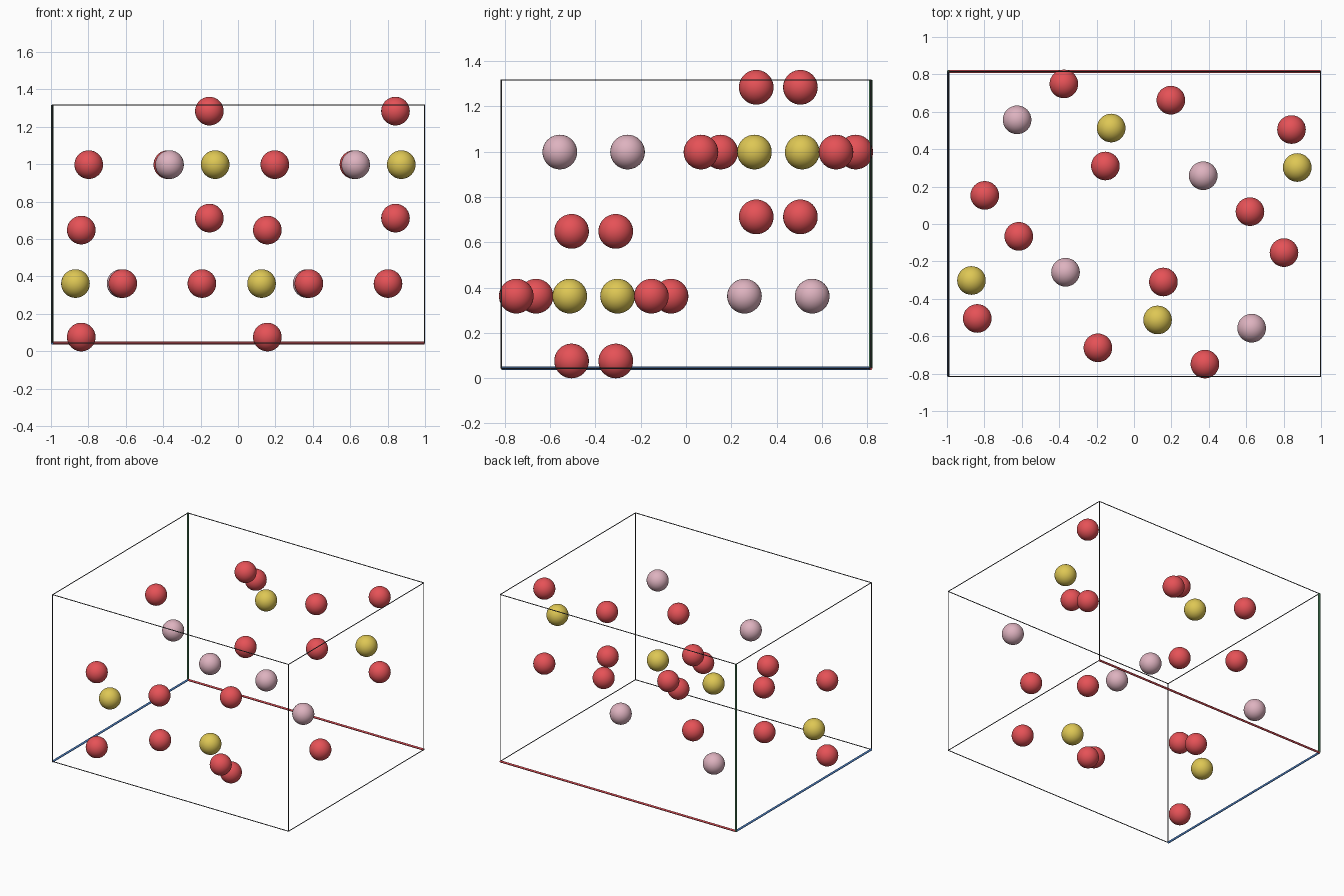
import bpy
from mathutils import Vector

if "Cube" in bpy.data.objects:
    bpy.data.objects.remove(bpy.data.objects["Cube"])

A, B, C = 1.990, 1.630, 1.272        # cell edge lengths along x, y, z
CENTER = Vector((0.002, 0.0, 0.680))  # inversion centre of the cell
RADIUS = 0.0765


def material(name, rgb):
    m = bpy.data.materials.new(name)
    lin = [c / 12.92 if c <= 0.04045 else ((c + 0.055) / 1.055) ** 2.4 for c in rgb]
    m.diffuse_color = (*lin, 1)
    m.use_nodes = True
    m.node_tree.nodes["Principled BSDF"].inputs["Base Color"].default_value = m.diffuse_color
    return m


RED = material("red", (0.90, 0.32, 0.34))
YELLOW = material("yellow", (0.87, 0.78, 0.33))
PINK = material("dusty pink", (0.87, 0.70, 0.75))
GREY = material("dark grey", (0.30, 0.30, 0.31))
AXIS_RED = material("axis red", (0.88, 0.32, 0.35))
AXIS_GREEN = material("axis green", (0.34, 0.60, 0.42))
AXIS_BLUE = material("axis blue", (0.32, 0.53, 0.80))


def ball(name, pos, mat):
    bpy.ops.mesh.primitive_uv_sphere_add(segments=32, ring_count=20, radius=RADIUS, location=pos)
    ob = bpy.context.object
    ob.name = name
    ob.data.materials.append(mat)
    bpy.ops.object.shade_smooth()


def rod(name, p, q, radius, mat):
    d = q - p
    bpy.ops.mesh.primitive_cylinder_add(vertices=12, radius=radius, depth=d.length, location=(p + q) / 2)
    ob = bpy.context.object
    ob.name = name
    ob.rotation_euler = d.to_track_quat('Z', 'Y').to_euler()
    ob.data.materials.append(mat)
    bpy.ops.object.shade_smooth_by_angle()


# Balls: x, y, z relative to the centre, and the y of the glide plane
LOW = -C / 4
atoms = [
    ("pink_ball", PINK, -0.627, 0.557, LOW, B / 4),
    ("yellow_ball", YELLOW, -0.871, -0.302, LOW, -B / 4),
    ("red_ball", RED, -0.618, -0.066, LOW, -B / 4),
    ("red_ball", RED, -0.195, -0.662, LOW, -B / 4),
    ("red_ball", RED, -0.840, -0.505, LOW - 0.286, -B / 4),
    ("red_ball", RED, -0.840, -0.505, LOW + 0.286, -B / 4),
]
for name, mat, x, y, z, glide in atoms:
    for p in (Vector((x, y, z)), Vector((x + A / 2, 2 * glide - y, z))):
        for sign in (1, -1):
            ball(name, CENTER + sign * p, mat)

# Cell frame: the three edges at the back left bottom corner are thick and coloured
size = (A, B, C)
origin = (-1, 1, -1)
axis_mats = (AXIS_RED, AXIS_BLUE, AXIS_GREEN)
axis_names = ("x_axis_rod", "y_axis_rod", "z_axis_rod")
for k in range(3):
    i, j = [n for n in range(3) if n != k]
    for si in (-1, 1):
        for sj in (-1, 1):
            p = Vector()
            p[i], p[j], p[k] = si * size[i] / 2, sj * size[j] / 2, -size[k] / 2
            q = p.copy()
            q[k] = size[k] / 2
            if (si, sj) == (origin[i], origin[j]):
                rod(axis_names[k], CENTER + p, CENTER + q, 0.0075, axis_mats[k])
            else:
                rod("cell_edge", CENTER + p, CENTER + q, 0.003, GREY)
